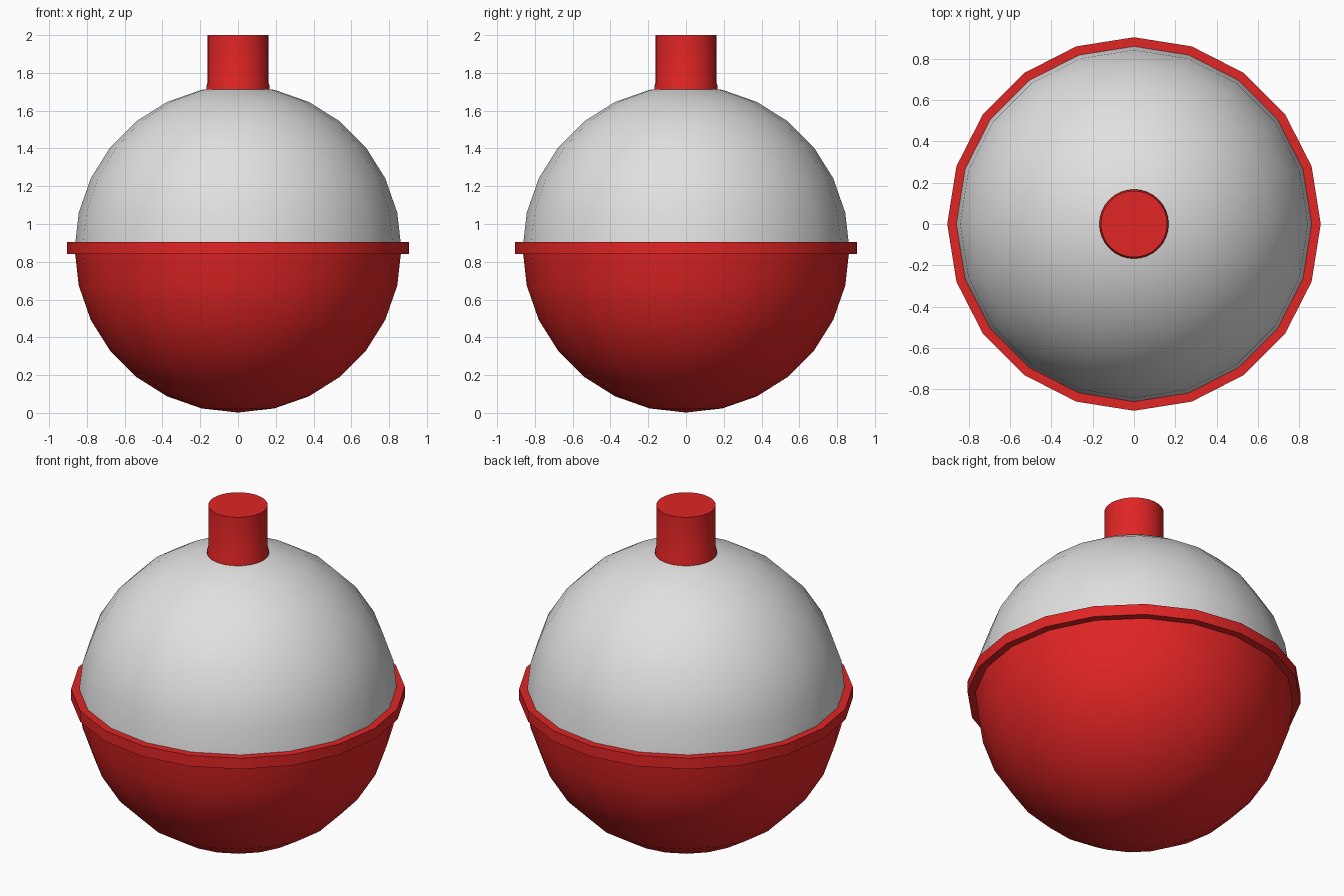
import bpy, bmesh, math

if "Cube" in bpy.data.objects:
    bpy.data.objects.remove(bpy.data.objects["Cube"])

SIDES = 20
R, CZ = 0.865, 0.867          # ball radius and centre height
RING_LOW, RING_TOP, RING_R = 0.84, 0.905, 0.905


def material(name, color):
    m = bpy.data.materials.new(name)
    m.diffuse_color = (*color, 1)
    m.use_nodes = True
    m.node_tree.nodes["Principled BSDF"].inputs["Base Color"].default_value = m.diffuse_color
    return m


red = material("red", (0.75, 0.018, 0.018))
white = material("white", (0.75, 0.75, 0.75))


def lathe(name, profile, mat, sides=SIDES):
    """Spin a (radius, z) profile around the z axis."""
    bm = bmesh.new()
    pts = [bm.verts.new((r, 0, z)) for r, z in profile]
    edges = [bm.edges.new(p) for p in zip(pts, pts[1:])]
    bmesh.ops.spin(bm, geom=pts + edges, cent=(0, 0, 0), axis=(0, 0, 1),
                   angle=math.tau, steps=sides, use_duplicate=False)
    bmesh.ops.remove_doubles(bm, verts=bm.verts, dist=1e-4)
    bmesh.ops.recalc_face_normals(bm, faces=bm.faces)
    me = bpy.data.meshes.new(name)
    bm.to_mesh(me)
    bm.free()
    me.materials.append(mat)
    ob = bpy.data.objects.new(name, me)
    bpy.context.collection.objects.link(ob)
    bpy.ops.object.select_all(action='DESELECT')
    ob.select_set(True)
    bpy.context.view_layer.objects.active = ob
    bpy.ops.object.shade_smooth_by_angle(angle=math.radians(35))
    return ob


def arc(a0, a1, steps):
    angles = [math.radians(a0 + (a1 - a0) * i / steps) for i in range(steps + 1)]
    return [(max(R * math.cos(a), 0), CZ + R * math.sin(a)) for a in angles]


# Two half shells of the ball, meeting inside the ring
lathe("lower_shell", arc(-90, 0, 7), red)
lathe("upper_shell", arc(0, 90, 7), white)

# Raised ring around the middle
lathe("middle_ring", [(R - 0.01, RING_LOW), (RING_R, RING_LOW), (RING_R, RING_TOP),
                      (R - 0.01, RING_TOP), (R - 0.01, RING_LOW)], red)

# Push button with a slightly flared foot
lathe("top_button", [(0, 1.70), (0.168, 1.70), (0.168, 1.728), (0.161, 1.75),
                     (0.161, 2.0), (0, 2.0)], red, 32)
